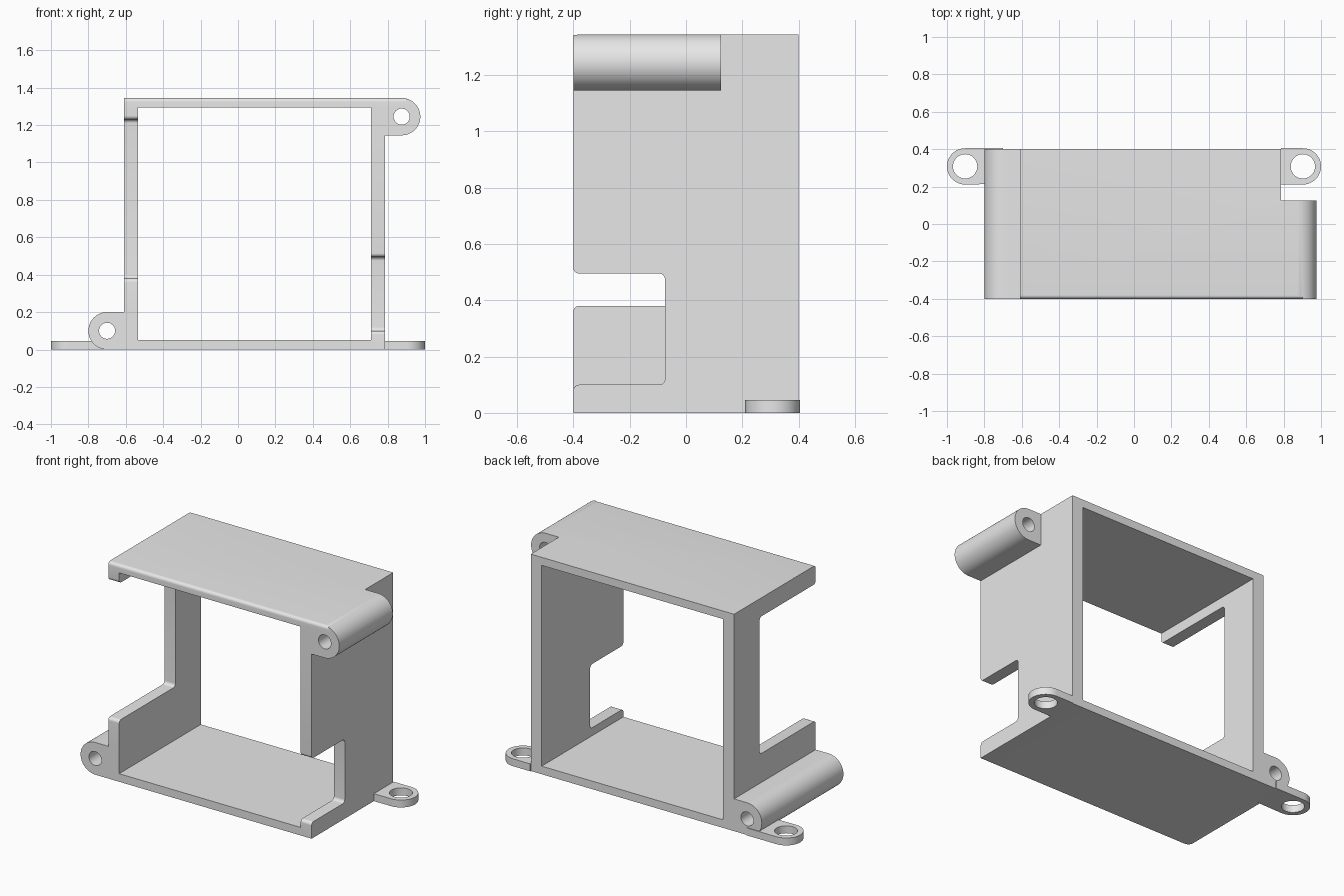
import bpy, bmesh
from math import cos, sin, radians

cube = bpy.data.objects.get("Cube")
if cube:
    bpy.data.objects.remove(cube, do_unlink=True)

grey = bpy.data.materials.new("light grey plastic")
grey.use_nodes = True
grey.diffuse_color = (0.8, 0.8, 0.8, 1)
grey.node_tree.nodes["Principled BSDF"].inputs["Base Color"].default_value = (0.8, 0.8, 0.8, 1)

FRONT, BACK, TOP = -0.4, 0.4, 1.345
LEFT, RIGHT = 0.785, -0.61
FILLET = 0.02


def arc(u, v, r, start, end, steps=8):
    angles = [radians(start + (end - start) * i / steps) for i in range(steps + 1)]
    return [(u + r * cos(a), v + r * sin(a)) for a in angles]


def circle(u, v, r):
    return arc(u, v, r, 0, 360, 40)[:-1]


def rect(u0, v0, u1, v1):
    return [(u0, v0), (u1, v0), (u1, v1), (u0, v1)]


def prism(name, outline, axis, start, end):
    """Extrude a flat outline along one axis."""
    place = {"x": lambda u, v, d: (d, u, v),
             "y": lambda u, v, d: (u, d, v),
             "z": lambda u, v, d: (u, v, d)}[axis]
    bm = bmesh.new()
    face = bm.faces.new([bm.verts.new(place(u, v, start)) for u, v in outline])
    new = bmesh.ops.extrude_face_region(bm, geom=[face])["geom"]
    verts = [g for g in new if isinstance(g, bmesh.types.BMVert)]
    bmesh.ops.translate(bm, verts=verts, vec=place(0, 0, end - start))
    bmesh.ops.recalc_face_normals(bm, faces=bm.faces)
    mesh = bpy.data.meshes.new(name)
    bm.to_mesh(mesh)
    bm.free()
    mesh.materials.append(grey)
    obj = bpy.data.objects.new(name, mesh)
    bpy.context.collection.objects.link(obj)
    return obj


def select(obj):
    bpy.ops.object.select_all(action="DESELECT")
    obj.select_set(True)
    bpy.context.view_layer.objects.active = obj


def cut(obj, *prism_args):
    cutter = prism("cutter", *prism_args)
    cutter.hide_render = True
    mod = obj.modifiers.new("cut", "BOOLEAN")
    mod.operation, mod.solver, mod.object = "DIFFERENCE", "EXACT", cutter
    select(obj)
    bpy.ops.object.modifier_apply(modifier=mod.name)
    bpy.data.objects.remove(cutter, do_unlink=True)


def notch(depth, low, high):
    """Side opening profile with rounded mouth and inner corners."""
    r, out = FILLET, FRONT - 0.05
    return ([(out, low - r)] + arc(FRONT + r, low - r, r, 180, 90)
            + arc(depth - r, low + r, r, -90, 0)
            + arc(depth - r, high - r, r, 0, 90)
            + arc(FRONT + r, high + r, r, 270, 180) + [(out, high + r)])


def smooth(obj):
    select(obj)
    bpy.ops.object.shade_smooth_by_angle(angle=radians(30))


# Frame with both hinge barrels in one outline
outline = ([(RIGHT, 0.2)] + arc(-0.7, 0.1, 0.1, 90, 270, 24)
           + [(LEFT, 0), (LEFT, 1.145)]
           + arc(0.875, 1.245, 0.1, -90, 90, 24) + [(RIGHT, TOP)])
frame = prism("bracket_frame", outline, "y", FRONT, BACK)

# Main opening and screw holes through the barrels
cut(frame, rect(-0.535, 0.05, 0.71, 1.295), "y", -0.6, 0.6)
cut(frame, circle(-0.7, 0.1, 0.043), "y", -0.6, 0.6)
cut(frame, circle(0.875, 1.245, 0.043), "y", -0.6, 0.6)

# Upper barrel stops short of the back
cut(frame, rect(LEFT, 1.1, 1.1, 1.4), "y", 0.125, 0.6)

# Side wall openings
cut(frame, notch(-0.075, 0.1, 0.495), "x", 0.66, 0.9)
cut(frame, notch(0.15, 0.38, 1.23), "x", -0.7, -0.48)

# Rounded front edge of the top plate
r = FILLET
edge = ([(FRONT - 0.05, TOP - r)] + arc(FRONT + r, TOP - r, r, 180, 90)
        + [(FRONT + r, TOP + 0.05), (FRONT - 0.05, TOP + 0.05)])
cut(frame, edge, "x", -0.7, 0.9)
smooth(frame)

# Flat mounting ears at the back corners
for name, x, inner, turn in (("left_ear", 0.903, LEFT, -90), ("right_ear", -0.903, -0.7, 90)):
    ear = prism(name, [(inner, 0.21 if x > 0 else 0.215), (inner, 0.405)][::1 if x > 0 else -1]
                + arc(x, 0.308, 0.097, -turn, -turn - 180, 24), "z", 0, 0.046)
    cut(ear, circle(x, 0.308, 0.065), "z", -0.1, 0.1)
    smooth(ear)
